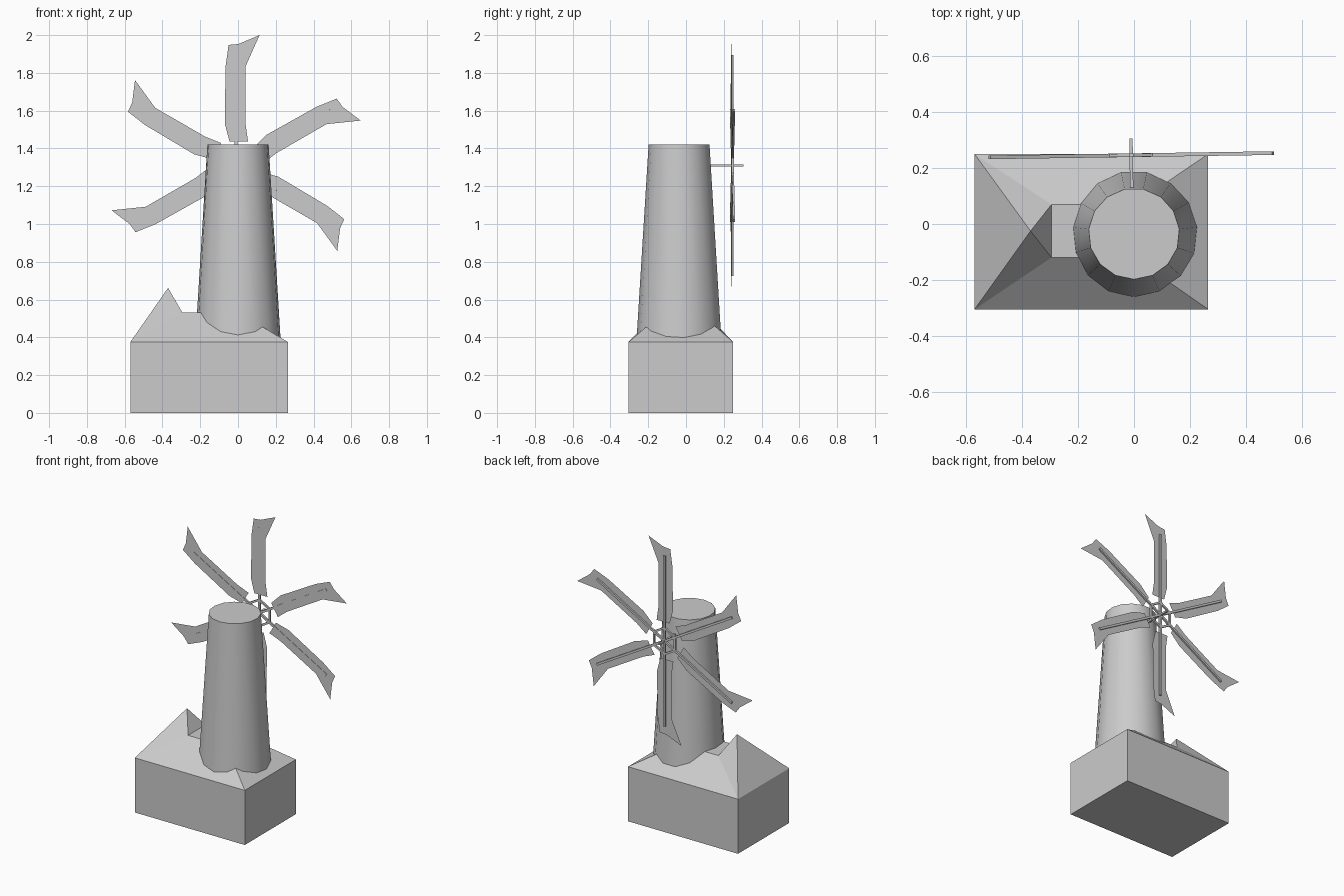
import bpy, bmesh, math
from mathutils import Matrix

if "Cube" in bpy.data.objects:
    bpy.data.objects.remove(bpy.data.objects["Cube"])

def mesh_object(name, verts, faces, matrix=Matrix()):
    mesh = bpy.data.meshes.new(name)
    mesh.from_pydata(verts, [], faces)
    mesh.transform(matrix)
    obj = bpy.data.objects.new(name, mesh)
    bpy.context.collection.objects.link(obj)
    return obj

def bar(name, size, centre, matrix):
    bm = bmesh.new()
    bmesh.ops.create_cube(bm, size=1, matrix=matrix @ Matrix.Translation(centre)
                          @ Matrix.Diagonal((*size, 1)))
    obj = mesh_object(name, [], [])
    bm.to_mesh(obj.data)
    bm.free()
    return obj

# House: box walls with a hipped roof, flat on top, and a pointed gable peak at the left
X0, X1, Y0, Y1, EAVE, TOP = -0.57, 0.265, -0.305, 0.25, 0.375, 0.532
corners = [(X0, Y0), (X1, Y0), (X1, Y1), (X0, Y1)]
deck = [(-0.295, -0.12), (0.0, -0.12), (0.0, 0.07), (-0.295, 0.07)]
mesh_object(
    "house_walls",
    [(x, y, z) for z in (0, EAVE) for x, y in corners],
    [(3, 2, 1, 0), (4, 5, 6, 7)] + [(i, (i + 1) % 4, (i + 1) % 4 + 4, i + 4) for i in range(4)])
mesh_object(
    "house_roof",
    [(x, y, EAVE) for x, y in corners] + [(x, y, TOP) for x, y in deck] + [(-0.37, -0.025, 0.662)],
    [(0, 1, 5, 4), (1, 2, 6, 5), (2, 3, 7, 6), (4, 5, 6, 7),
     (3, 0, 8), (0, 4, 8), (7, 3, 8), (4, 7, 8), (3, 2, 1, 0)])

# Tapered tower with fifteen sides
bpy.ops.mesh.primitive_cone_add(vertices=15, radius1=0.228, radius2=0.163, depth=1.05,
                                location=(0, -0.035, 0.895), rotation=(0, 0, math.pi))
tower = bpy.context.object
tower.name = "tower"
bpy.ops.object.shade_smooth_by_angle(angle=math.radians(40))

# Sail wheel, turned very slightly about the vertical
wheel = Matrix.Translation((-0.01, 0.246, 1.31)) @ Matrix.Rotation(math.radians(0.85), 4, 'Z')
bar("shaft", (0.012, 0.19, 0.012), (0, -0.036, 0), wheel)

blade = [(-0.04, 0.638), (0.013, 0.643), (0.124, 0.69), (0.05, 0.524), (0.05, 0.217),
         (0.063, 0.127), (-0.035, 0.127), (-0.06, 0.222), (-0.056, 0.524)]
RING = 0.09
for i in range(6):
    turn = wheel @ Matrix.Rotation(i * math.pi / 3, 4, 'Y')
    mesh_object(f"sail_{i}", [(x, -0.004, z) for x, z in blade], [tuple(range(len(blade)))], turn)
    bar(f"spoke_{i}", (0.015, 0.013, 0.585), (0, 0, 0.2925), turn)
    # Hexagonal brace between neighbouring spokes
    between = turn @ Matrix.Rotation(math.pi / 6, 4, 'Y')
    bar(f"hub_brace_{i}", (RING, 0.012, 0.013), (0, 0, RING * math.cos(math.pi / 6)), between)
